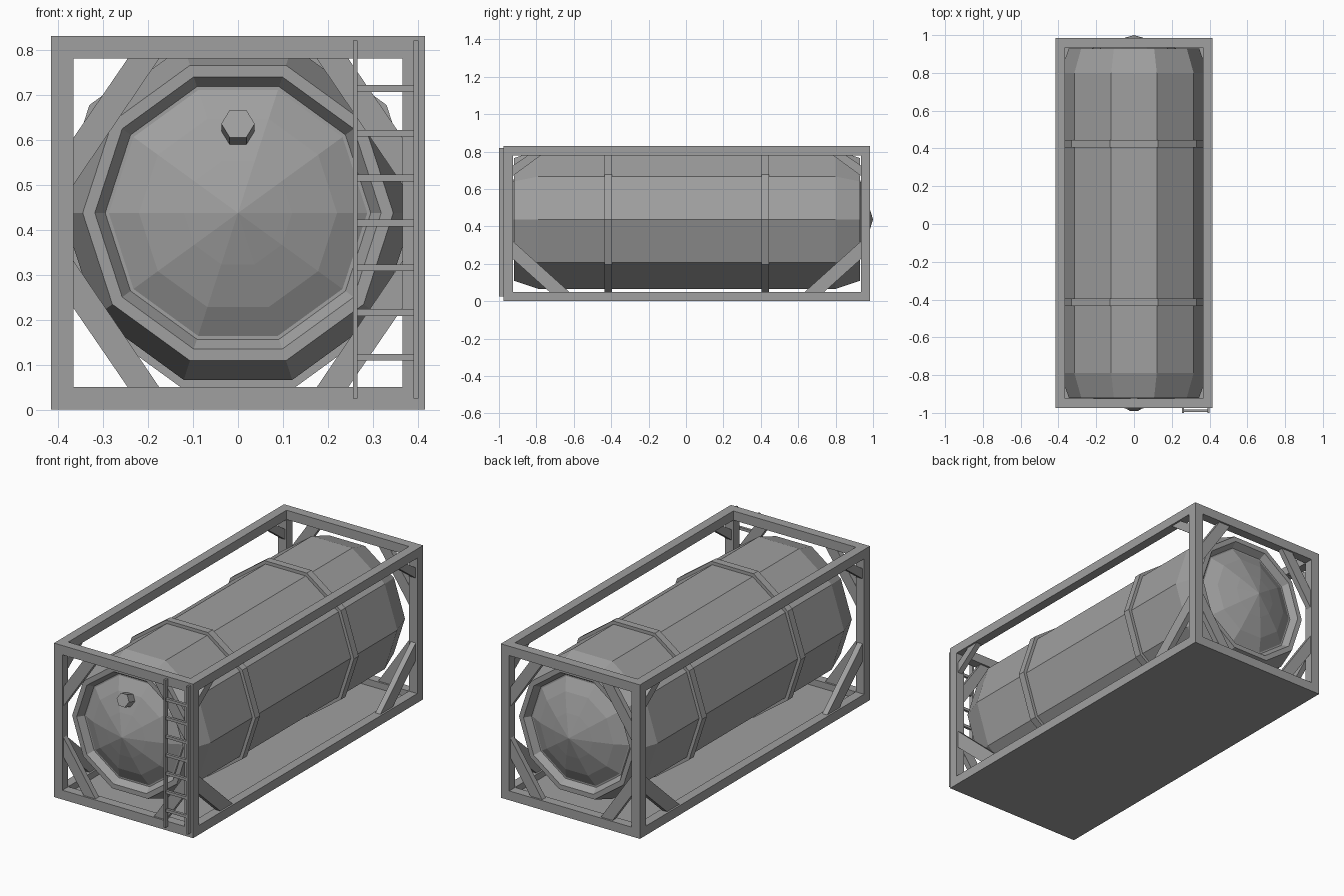
import bpy, bmesh
from math import pi, cos, sin, radians
from mathutils import Vector

if "Cube" in bpy.data.objects:
    bpy.data.objects.remove(bpy.data.objects["Cube"], do_unlink=True)

GREY = (0.35, 0.35, 0.35, 1)
steel = bpy.data.materials.new("steel_grey")
steel.use_nodes = True
steel.diffuse_color = GREY
steel.node_tree.nodes["Principled BSDF"].inputs["Base Color"].default_value = GREY

HALF_X, HALF_Y, TOP, BEAM = 0.415, 0.98, 0.83, 0.05
MID_Y, AXIS_Z = 0.005, 0.437
IN_X, IN_Y, IN_Z = HALF_X - BEAM, HALF_Y - BEAM, TOP - BEAM


def finish(name, bm):
    bmesh.ops.recalc_face_normals(bm, faces=bm.faces)
    mesh = bpy.data.meshes.new(name)
    bm.to_mesh(mesh)
    bm.free()
    mesh.materials.append(steel)
    obj = bpy.data.objects.new(name, mesh)
    bpy.context.collection.objects.link(obj)
    return obj


def box(name, low, high):
    bm = bmesh.new()
    bmesh.ops.create_cube(bm, size=1)
    for v in bm.verts:
        v.co = [l + (c + 0.5) * (h - l) for c, l, h in zip(v.co, low, high)]
    return finish(name, bm)


def plate(name, outline, thickness):
    """Flat outline pushed out along the thickness vector."""
    bm = bmesh.new()
    face = bm.faces.new([bm.verts.new(p) for p in outline])
    new = bmesh.ops.extrude_face_region(bm, geom=[face], use_keep_orig=True)["geom"]
    verts = [g for g in new if isinstance(g, bmesh.types.BMVert)]
    bmesh.ops.translate(bm, verts=verts, vec=thickness)
    return finish(name, bm)


def turned(name, profile, y, sides=10, closed=False):
    """Sweep a (radius, y) profile around the tank axis."""
    bm = bmesh.new()
    rings = []
    for r, d in profile:
        count = sides if r > 0 else 1
        rings.append([bm.verts.new((r * cos(2 * pi * i / sides), y + d,
                                    AXIS_Z + r * sin(2 * pi * i / sides)))
                      for i in range(count)])
    pairs = list(zip(rings, rings[1:]))
    if closed:
        pairs.append((rings[-1], rings[0]))
    for a, b in pairs:
        for i in range(sides):
            j = (i + 1) % sides
            corners = [a[i % len(a)], a[j % len(a)], b[j % len(b)], b[i % len(b)]]
            bm.faces.new(list(dict.fromkeys(corners)))
    return finish(name, bm)


# Tank with tapered shoulders, recessed rims and domed ends
half = [(0, 0.995), (0.12, 0.96), (0.22, 0.926), (0.287, 0.89), (0.295, 0.89),
        (0.318, 0.925), (0.345, 0.925), (0.39, 0.795)]
turned("tank", [(r, -d) for r, d in half] + half[::-1], MID_Y)

# Raised bands around the tank
for label, y in (("front", -0.415), ("back", 0.425)):
    turned(label + "_band", [(0.38, -0.02), (0.408, -0.02), (0.408, 0.02), (0.38, 0.02)],
           y, closed=True)

# Frame: posts, rails and crossbeams
for sx, side in ((1, "left"), (-1, "right")):
    x0, x1 = sorted((sx * IN_X, sx * HALF_X))
    for z0, z1, level in ((0, BEAM, "bottom"), (IN_Z, TOP, "top")):
        box(f"{side}_{level}_rail", (x0, MID_Y - IN_Y, z0), (x1, MID_Y + IN_Y, z1))
    for sy, end in ((-1, "front"), (1, "back")):
        y0, y1 = sorted((MID_Y + sy * IN_Y, MID_Y + sy * HALF_Y))
        box(f"{end}_{side}_post", (x0, y0, 0), (x1, y1, TOP))
for sy, end in ((-1, "front"), (1, "back")):
    y0, y1 = sorted((MID_Y + sy * IN_Y, MID_Y + sy * HALF_Y))
    for z0, z1, level in ((0, BEAM, "bottom"), (IN_Z, TOP, "top")):
        box(f"{end}_{level}_crossbeam", (-IN_X, y0, z0), (IN_X, y1, z1))

# Floor pan closing the underside
box("floor", (-IN_X, MID_Y - IN_Y, 0), (IN_X, MID_Y + IN_Y, 0.015))

# Diagonal braces in every corner of the ends and the long sides
for sx, side in ((1, "left"), (-1, "right")):
    for sy, end in ((-1, "front"), (1, "back")):
        for sz, base, level in ((1, BEAM, "bottom"), (-1, IN_Z, "top")):
            y = MID_Y + sy * (IN_Y + 0.01)
            cut = [(0, 0.175), (0, 0.28), (0.19, 0), (0.12, 0)]
            plate(f"{end}_{side}_{level}_end_brace",
                  [(sx * (IN_X - a), y, base + sz * b) for a, b in cut],
                  Vector((0, sy * 0.03, 0)))
            if level == "bottom":
                cut = [(0, 0.175), (0, 0.27), (0.3, 0), (0.195, 0)]
            else:
                cut = [(0, 0.055), (0, 0.11), (0.15, 0), (0.08, 0)]
            plate(f"{end}_{side}_{level}_side_brace",
                  [(sx * (IN_X + 0.01), MID_Y + sy * (IN_Y - a), base + sz * b)
                   for a, b in cut],
                  Vector((sx * 0.03, 0, 0)))

# Ladder on the front
for x, label in ((0.255, "inner"), (0.39, "outer")):
    box(f"ladder_{label}_rail", (x, -1.0, 0.025), (x + 0.011, MID_Y - HALF_Y, 0.82))
for i in range(7):
    z = 0.109 + i * 0.0995
    box(f"ladder_rung_{i + 1}", (0.266, -0.995, z), (0.39, -0.981, z + 0.015))

# Hexagonal valve cap standing on the front dome
bpy.ops.mesh.primitive_cylinder_add(vertices=6, radius=0.037, depth=0.08,
                                    location=(0, -0.943, 0.623),
                                    rotation=(radians(72), 0, 0))
valve = bpy.context.object
valve.name = "valve_cap"
for v in valve.data.vertices:
    v.co.x, v.co.y = v.co.y, -v.co.x
valve.data.materials.append(steel)
